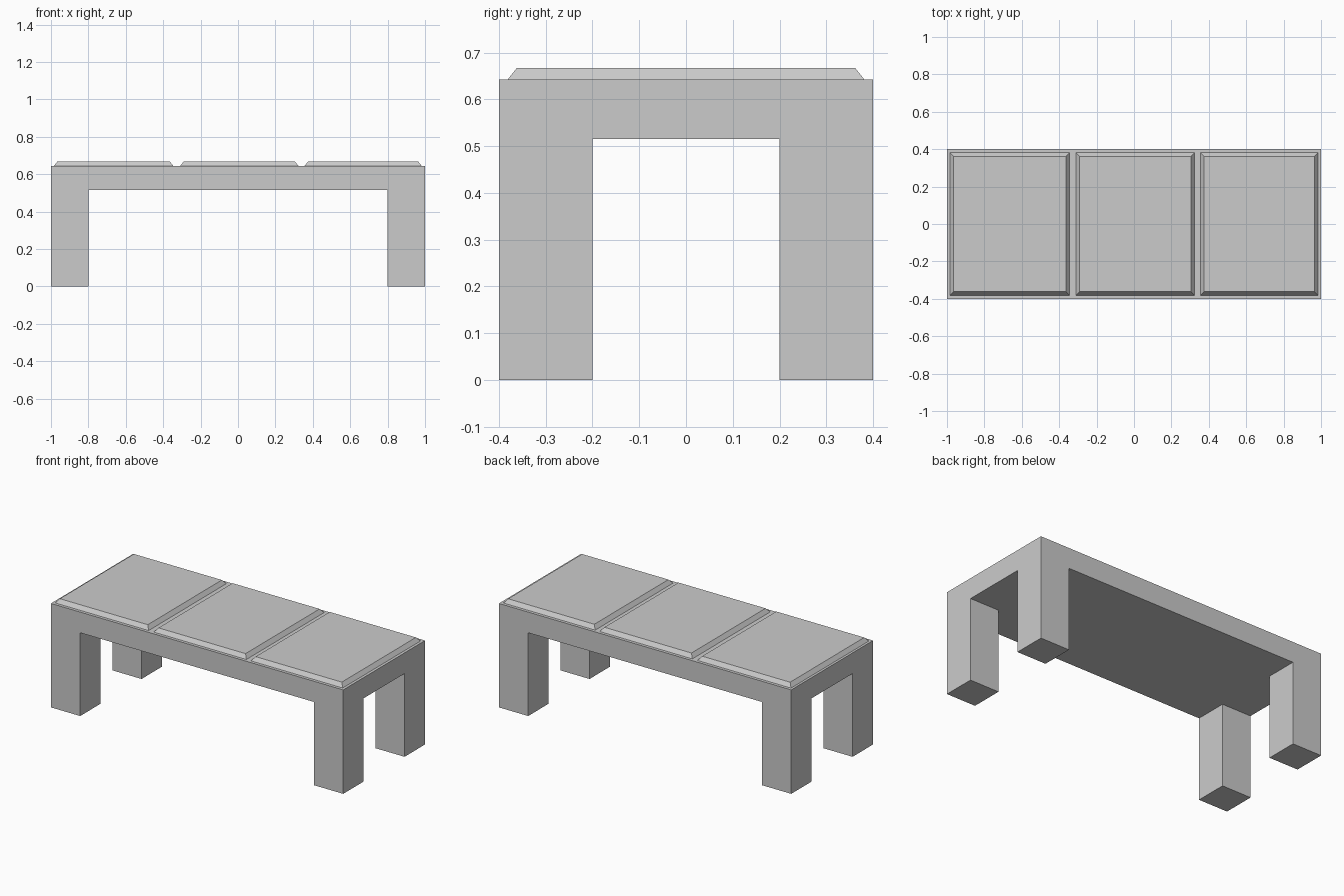
import bpy, bmesh

if "Cube" in bpy.data.objects:
    bpy.data.objects.remove(bpy.data.objects["Cube"])

LEG_Z, TOP_Z, PANEL_Z = 0.515, 0.643, 0.667


def finish(name, bm):
    bmesh.ops.recalc_face_normals(bm, faces=bm.faces[:])
    mesh = bpy.data.meshes.new(name)
    bm.to_mesh(mesh)
    bm.free()
    obj = bpy.data.objects.new(name, mesh)
    bpy.context.collection.objects.link(obj)
    return obj


# table frame: slab split at the leg lines, corner cells extruded down into legs
bm = bmesh.new()
bmesh.ops.create_cube(bm, size=1)
for v in bm.verts:
    v.co.x *= 2
    v.co.y *= 0.8
    v.co.z = TOP_Z if v.co.z > 0 else LEG_Z
for axis, pos in ((0, 0.8), (0, -0.8), (1, 0.2), (1, -0.2)):
    co, no = [0, 0, 0], [0, 0, 0]
    co[axis], no[axis] = pos, 1
    bmesh.ops.bisect_plane(bm, geom=bm.verts[:] + bm.edges[:] + bm.faces[:],
                           plane_co=co, plane_no=no)
corners = []
for f in bm.faces:
    c = f.calc_center_median()
    if c.z < LEG_Z + 0.001 and abs(c.x) > 0.8 and abs(c.y) > 0.2:
        corners.append(f)
ext = bmesh.ops.extrude_discrete_faces(bm, faces=corners)
for f in ext["faces"]:
    for v in f.verts:
        v.co.z = 0
bmesh.ops.remove_doubles(bm, verts=bm.verts[:], dist=0.0001)
bmesh.ops.dissolve_limit(bm, angle_limit=0.01, verts=bm.verts[:], edges=bm.edges[:])
finish("table_frame", bm)


# raised top panels with sloped borders
def panel(name, x0, x1, half_y=0.381, slope=0.019):
    bm = bmesh.new()
    bmesh.ops.create_cube(bm, size=2)
    for v in bm.verts:
        inset = slope if v.co.z > 0 else 0
        v.co.x = (x0 + x1) / 2 + v.co.x * ((x1 - x0) / 2 - inset)
        v.co.y *= half_y - inset
        v.co.z = PANEL_Z if v.co.z > 0 else TOP_Z
    # the hidden underside rests on the frame
    bottom = [f for f in bm.faces if f.calc_center_median().z < TOP_Z + 0.001]
    bmesh.ops.delete(bm, geom=bottom, context='FACES_ONLY')
    return finish(name, bm)


for name, x0, x1 in (("left_panel", -0.985, -0.345),
                     ("middle_panel", -0.31, 0.324),
                     ("right_panel", 0.355, 0.983)):
    panel(name, x0, x1)
